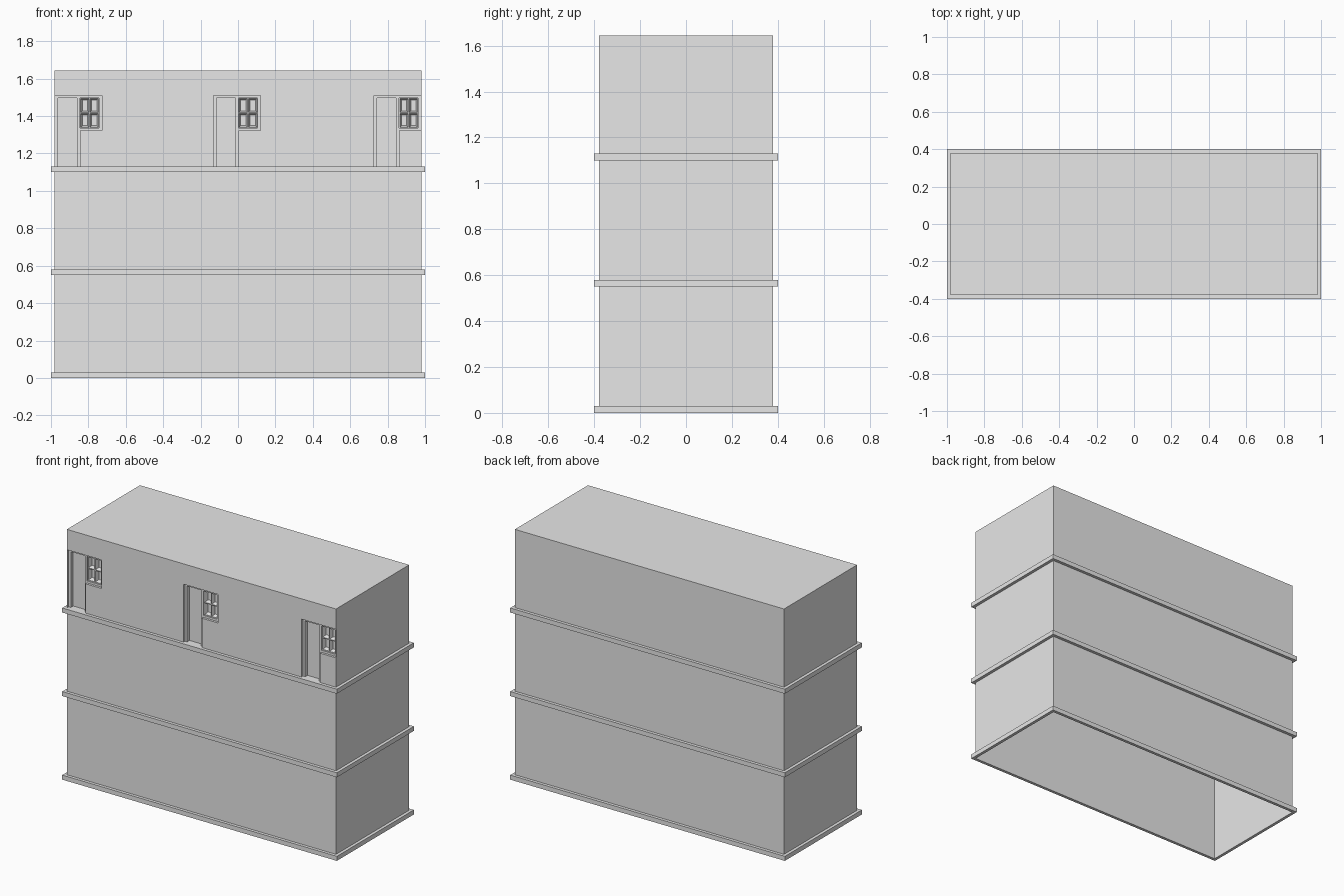
import bpy
import bmesh

if "Cube" in bpy.data.objects:
    bpy.data.objects.remove(bpy.data.objects["Cube"])

HX, HY, TOP = 0.98, 0.38, 1.645
STOREYS = (0.0, 0.55, 1.10)
BAND_H, BAND_OUT = 0.03, 0.02
SPLIT = 1.12                      # facade starts here, just behind the top band

grey = bpy.data.materials.new("plain_grey")
grey.use_nodes = True
grey.diffuse_color = (0.8, 0.8, 0.8, 1)
grey.node_tree.nodes["Principled BSDF"].inputs["Base Color"].default_value = (0.8, 0.8, 0.8, 1)


def finish(bm, name):
    bmesh.ops.remove_doubles(bm, verts=bm.verts, dist=0.0001)
    mesh = bpy.data.meshes.new(name)
    bm.to_mesh(mesh)
    bm.free()
    mesh.materials.append(grey)
    obj = bpy.data.objects.new(name, mesh)
    bpy.context.collection.objects.link(obj)
    return obj


def quad(bm, *points):
    return bm.faces.new([bm.verts.new(p) for p in points])


def ring(bm, out, z):
    x, y = HX + out, HY + out
    return [(-x, -y, z), (x, -y, z), (x, y, z), (-x, y, z)]


def loft(bm, profile, sides=range(4)):
    """Skin rectangles through (outward offset, height) points."""
    for (o0, z0), (o1, z1) in zip(profile, profile[1:]):
        a, b = ring(bm, o0, z0), ring(bm, o1, z1)
        for i in sides:
            j = (i + 1) % 4
            quad(bm, a[i], a[j], b[j], b[i])


# Hollow walls with a roof, open underneath
bm = bmesh.new()
loft(bm, [(0, 0), (0, SPLIT)])
loft(bm, [(0, SPLIT), (0, TOP)], sides=(1, 2, 3))
quad(bm, *ring(bm, 0, TOP))
finish(bm, "walls_and_roof")

# Projecting floor bands
for n, z in enumerate(STOREYS):
    bm = bmesh.new()
    loft(bm, [(0, z), (BAND_OUT, z), (BAND_OUT, z + BAND_H), (0, z + BAND_H)])
    finish(bm, f"floor_band_{n + 1}")

# Top-floor facade: recessed door and window sets
SETS = (-0.978, -0.131, 0.728)
FLOOR = STOREYS[2] + BAND_H
DOOR = (0.016, 0.118)
WINDOW = (0.134, 0.235)
FRAME_W = 0.25
SILL, HEAD, EDGE = 1.337, 1.497, 0.014
MID_U, MID_Z = sum(WINDOW) / 2, (SILL + HEAD) / 2


def within(value, span):
    return span[0] < value < span[1]


def is_window(u, z):
    return within(u, WINDOW) and within(z, (SILL, HEAD))


def depth(u, z):
    if is_window(u, z):
        return 0.025
    if within(u, DOOR) and within(z, (FLOOR, HEAD)):
        return 0.04
    beside_door = within(u, (0, WINDOW[0])) and z > FLOOR
    around_window = within(u, (0, FRAME_W)) and z > SILL - EDGE
    if (beside_door or around_window) and z < HEAD + EDGE:
        return 0.015
    return 0.0


def local(x):
    """Distance from the left edge of the door set that holds x."""
    return next((x - s for s in SETS if 0 < x - s < FRAME_W), -1)


us = (0, *DOOR, *WINDOW, MID_U, FRAME_W)
xs = sorted([-HX, HX] + [s + u for s in SETS for u in us])
zs = [SPLIT, FLOOR, SILL - EDGE, SILL, MID_Z, HEAD, HEAD + EDGE, TOP]


def cell_depth(i, k):
    return -HY + depth(local((xs[i] + xs[i + 1]) / 2), (zs[k] + zs[k + 1]) / 2)


bm = bmesh.new()
panes = []
for i, (x0, x1) in enumerate(zip(xs, xs[1:])):
    for k, (z0, z1) in enumerate(zip(zs, zs[1:])):
        d = cell_depth(i, k)
        face = quad(bm, (x0, d, z0), (x1, d, z0), (x1, d, z1), (x0, d, z1))
        if is_window(local((x0 + x1) / 2), (z0 + z1) / 2):
            panes.append(face)
        # jambs
        if i + 2 < len(xs):
            e = cell_depth(i + 1, k)
            if e != d:
                quad(bm, (x1, d, z0), (x1, e, z0), (x1, e, z1), (x1, d, z1))
        # sills and heads
        if k + 2 < len(zs):
            e = cell_depth(i, k + 1)
            if e != d:
                quad(bm, (x0, d, z1), (x1, d, z1), (x1, e, z1), (x0, e, z1))

# Panes sunk behind thin glazing bars with sloping sides
bm.normal_update()
bmesh.ops.inset_individual(bm, faces=panes, thickness=0.004, depth=0)
bmesh.ops.inset_individual(bm, faces=panes, thickness=0.012, depth=-0.025)
finish(bm, "upper_facade")
